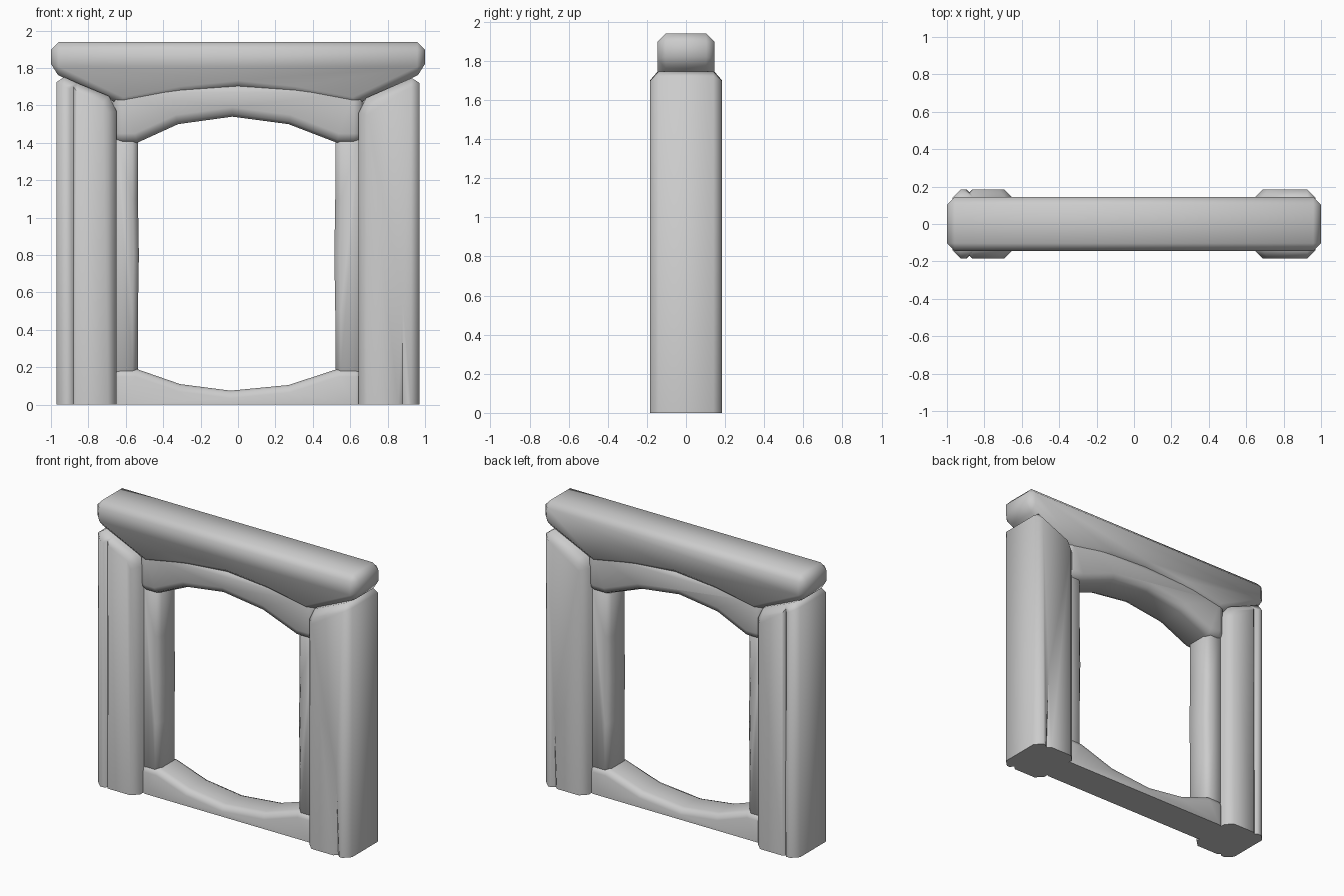
import bpy, bmesh, math
from mathutils import Matrix

cube = bpy.data.objects.get("Cube")
if cube:
    bpy.data.objects.remove(cube, do_unlink=True)

stone = bpy.data.materials.new("grey_stone")
stone.use_nodes = True
GREY = (0.6, 0.6, 0.6, 1)
stone.diffuse_color = GREY
stone.node_tree.nodes["Principled BSDF"].inputs["Base Color"].default_value = GREY


def activate(ob):
    bpy.ops.object.select_all(action='DESELECT')
    ob.select_set(True)
    bpy.context.view_layer.objects.active = ob


def make_object(name, bm):
    mesh = bpy.data.meshes.new(name)
    bm.to_mesh(mesh)
    bm.free()
    ob = bpy.data.objects.new(name, mesh)
    bpy.context.collection.objects.link(ob)
    mesh.materials.append(stone)
    return ob


def smooth(ob):
    activate(ob)
    bpy.ops.object.shade_smooth_by_angle(angle=math.radians(50))


def slab(name, outline, half_depth, bevel, segments=1):
    """Extrude an (x, z) outline through y and soften its corners above ground."""
    bm = bmesh.new()
    face = bm.faces.new([bm.verts.new((x, -half_depth, z)) for x, z in outline])
    moved = bmesh.ops.extrude_face_region(bm, geom=[face])["geom"]
    for v in moved:
        if isinstance(v, bmesh.types.BMVert):
            v.co.y = half_depth
    bmesh.ops.recalc_face_normals(bm, faces=bm.faces)
    edges = [e for e in bm.edges if e.calc_face_angle() > 0.8
             and max(v.co.z for v in e.verts) > 0.001]
    bmesh.ops.bevel(bm, geom=edges, offset=bevel, segments=segments,
                    profile=0.5, affect='EDGES', clamp_overlap=True)
    return make_object(name, bm)


def carve_crack(ob, x, y, bottom_r, top_r, height):
    """Cut an upright V-shaped crack into a pillar."""
    bm = bmesh.new()
    bmesh.ops.create_cone(bm, cap_ends=True, segments=4, radius1=bottom_r,
                          radius2=top_r, depth=height,
                          matrix=Matrix.Translation((x, y, height / 2 - 0.05)))
    cutter = make_object("crack_cutter", bm)
    cutter.hide_render = True
    mod = ob.modifiers.new("crack", 'BOOLEAN')
    mod.operation = 'DIFFERENCE'
    mod.object = cutter
    activate(ob)
    bpy.ops.object.modifier_apply(modifier=mod.name)
    bpy.data.objects.remove(cutter, do_unlink=True)


# Heavy top beam with an arched underside
lintel = slab("lintel", [(-1, 1.94), (1, 1.94), (1, 1.78), (0.62, 1.6), (0.3, 1.66),
                         (0, 1.69), (-0.3, 1.66), (-0.62, 1.6), (-1, 1.78)], 0.145, 0.042)
smooth(lintel)

# Inner arch tucked under the beam
arch = slab("inner_arch", [(-0.67, 1.72), (0.67, 1.72), (0.67, 1.4), (0.53, 1.4),
                           (0.27, 1.5), (-0.03, 1.54), (-0.32, 1.5), (-0.54, 1.4),
                           (-0.67, 1.4)], 0.13, 0.05, 2)
smooth(arch)

# Outer pillars with sloped tops and weathered cracks
right_pillar = slab("right_pillar", [(-0.97, 0), (-0.65, 0), (-0.65, 1.57), (-0.69, 1.65),
                                     (-0.86, 1.72), (-0.97, 1.77)], 0.185, 0.045)
left_pillar = slab("left_pillar", [(0.97, 0), (0.645, 0), (0.645, 1.56), (0.685, 1.64),
                                   (0.97, 1.765)], 0.185, 0.045)
for side in (-1, 1):
    carve_crack(right_pillar, -0.88, side * 0.195, 0.025, 0.03, 2)
    carve_crack(left_pillar, 0.88, side * 0.195, 0.035, 0.002, 0.82)
for pillar in (right_pillar, left_pillar):
    smooth(pillar)

# Slim inner posts with a slightly worn inner edge
for name, s, inner in (("right_inner_post", -1, 0.535), ("left_inner_post", 1, 0.52)):
    post = slab(name, [(s * 0.68, 0.15), (s * inner, 0.15), (s * inner, 0.5),
                       (s * (inner - 0.005), 0.8), (s * inner, 1.1),
                       (s * inner, 1.45), (s * 0.68, 1.45)], 0.1, 0.03)
    smooth(post)

# Worn threshold dipping in the middle
sill = slab("sill", [(-0.67, 0), (0.67, 0), (0.67, 0.19), (0.53, 0.19), (0.27, 0.105),
                     (-0.04, 0.075), (-0.31, 0.11), (-0.54, 0.19), (-0.67, 0.19)],
            0.115, 0.04, 2)
smooth(sill)
